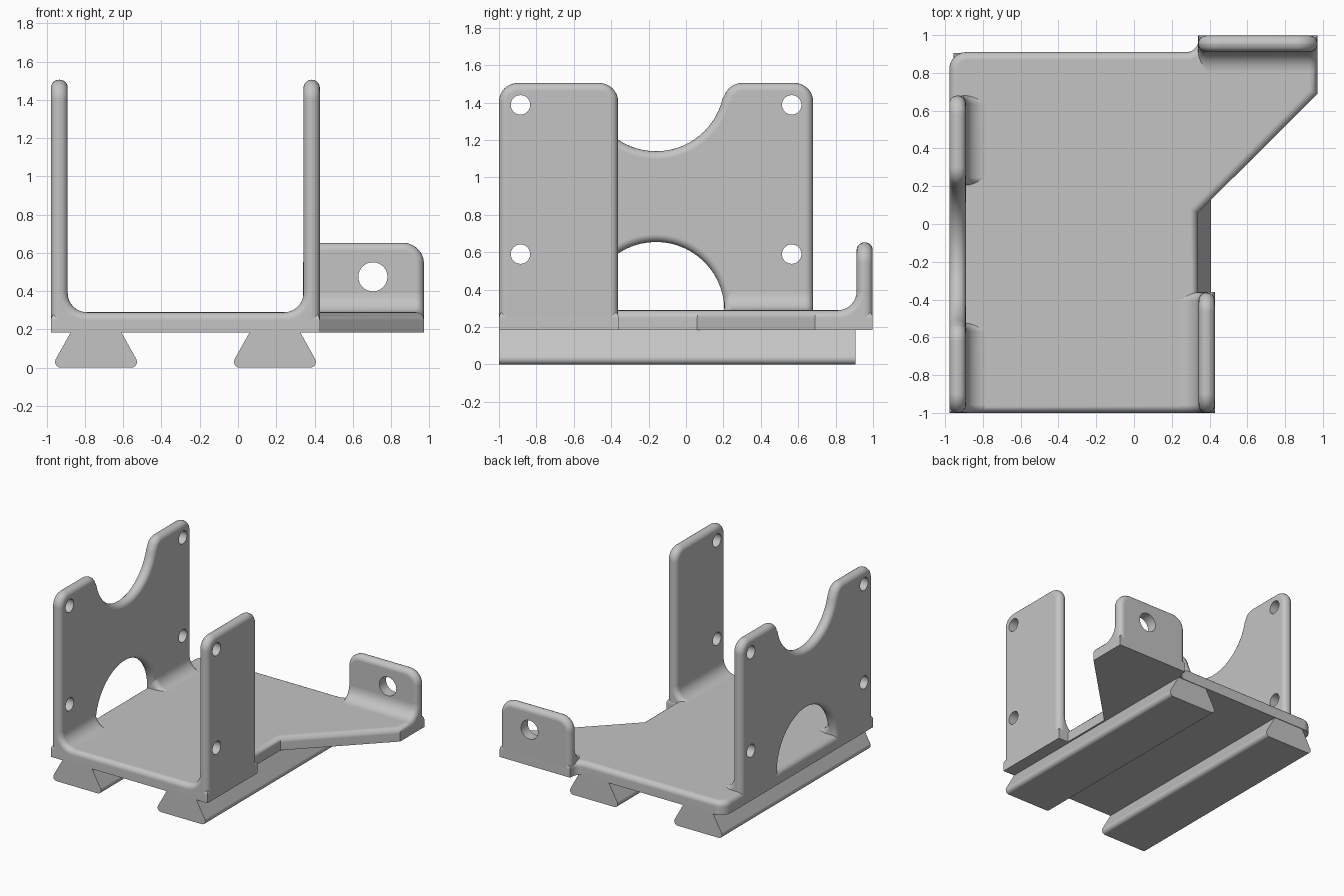
import bpy, bmesh
from math import radians, cos, sin
from mathutils import Vector

if "Cube" in bpy.data.objects:
    bpy.data.objects.remove(bpy.data.objects["Cube"])

grey = bpy.data.materials.new("light_grey")
grey.use_nodes = True
grey.diffuse_color = (0.55, 0.55, 0.55, 1)
grey.node_tree.nodes["Principled BSDF"].inputs["Base Color"].default_value = grey.diffuse_color

BASE, FLOOR, TOP = 0.184, 0.29, 1.505   # underside, plate surface, wall tops
ROUND = 0.042


def arc(u, v, r, start, end, steps=10):
    """Points along an arc, angles in degrees."""
    angles = [radians(start + (end - start) * i / steps) for i in range(steps + 1)]
    return [(u + r * cos(a), v + r * sin(a)) for a in angles]


def prism(name, points, axis, lo, hi, rounded=None):
    """Extrude an outline along an axis, rounding the edges picked by a rule."""
    place = {"x": lambda u, v, w: (w, u, v),
             "y": lambda u, v, w: (u, w, v),
             "z": lambda u, v, w: (u, v, w)}[axis]
    bm = bmesh.new()
    face = bm.faces.new([bm.verts.new(place(u, v, lo)) for u, v in points])
    extruded = bmesh.ops.extrude_face_region(bm, geom=[face], use_keep_orig=True)
    shift = Vector(place(0, 0, hi - lo))
    bmesh.ops.translate(bm, vec=shift,
                        verts=[g for g in extruded["geom"] if isinstance(g, bmesh.types.BMVert)])
    bmesh.ops.recalc_face_normals(bm, faces=bm.faces)
    if rounded:
        along = shift.normalized()
        picked = [e for e in bm.edges
                  if abs((e.verts[0].co - e.verts[1].co).dot(along)) < 1e-5
                  and rounded((e.verts[0].co + e.verts[1].co) / 2)]
        bmesh.ops.bevel(bm, geom=picked, offset=ROUND, offset_type="OFFSET", segments=5,
                        profile=0.5, affect="EDGES", clamp_overlap=False)
    mesh = bpy.data.meshes.new(name)
    bm.to_mesh(mesh)
    bm.free()
    mesh.materials.append(grey)
    obj = bpy.data.objects.new(name, mesh)
    bpy.context.collection.objects.link(obj)
    return obj


def activate(obj):
    bpy.ops.object.select_all(action="DESELECT")
    obj.select_set(True)
    bpy.context.view_layer.objects.active = obj


def drill(obj, centres, radius, axis):
    """Cut round through holes."""
    for u, v in centres:
        cutter = prism("hole_cutter", arc(u, v, radius, 0, 348.75, 31), axis, -2, 2)
        cutter.hide_render = True
        activate(obj)
        mod = obj.modifiers.new("hole", "BOOLEAN")
        mod.operation, mod.solver, mod.object = "DIFFERENCE", "EXACT", cutter
        bpy.ops.object.modifier_apply(modifier=mod.name)
        bpy.data.objects.remove(cutter)


def above_base(mid):
    return mid.z > BASE + 0.001


parts = []

# Base plate with the angled arm at the back left
outline = [(-0.978, -1), (0.428, -1), (0.428, -0.36), (0.34, -0.36), (0.34, 0.06),
           (0.972, 0.69), (0.972, 0.998), (0.34, 0.998)]
outline += arc(0.28, 0.97, 0.06, 0, -90, 5) + arc(-0.888, 0.82, 0.09, 90, 180, 6)
parts.append(prism("base_plate", outline, "z", BASE, FLOOR, lambda m: m.z > FLOOR - 0.001))

# Tall wall with an arched opening below and a round notch on top
mid_y = -0.16
profile = [(-1, BASE), (-0.525, BASE)]
profile += arc(mid_y, FLOOR, 0.365, 180, 0, 28)
profile += [(0.205, BASE), (0.68, BASE)]
profile += arc(0.58, TOP - 0.1, 0.1, 0, 90, 8)
profile += arc(0.3, TOP - 0.1, 0.1, 90, 165, 7)
profile += arc(mid_y, TOP, 0.365, -13, -167, 28)
profile += arc(-0.62, TOP - 0.1, 0.1, 15, 90, 7)
profile += arc(-0.9, TOP - 0.1, 0.1, 90, 180, 8)
notched_wall = prism("notched_wall", profile, "x", -0.978, -0.89, above_base)
drill(notched_wall, [(y, z) for y in (-0.885, 0.565) for z in (0.59, 1.388)], 0.052, "x")
parts.append(notched_wall)

# Narrow wall opposite
profile = [(-1, BASE), (-0.363, BASE)]
profile += arc(-0.463, TOP - 0.1, 0.1, 0, 90, 8) + arc(-0.9, TOP - 0.1, 0.1, 90, 180, 8)
narrow_wall = prism("narrow_wall", profile, "x", 0.342, 0.428, above_base)
drill(narrow_wall, [(-0.885, z) for z in (0.59, 1.388)], 0.052, "x")
parts.append(narrow_wall)

# Upright tab on the arm
profile = [(0.34, BASE), (0.972, BASE)]
profile += arc(0.862, 0.543, 0.11, 0, 90, 8) + arc(0.45, 0.543, 0.11, 90, 180, 8)
tab = prism("mounting_tab", profile, "y", 0.912, 0.998, above_base)
drill(tab, [(0.705, 0.475)], 0.076, "y")
parts.append(tab)


# Concave fillets where the uprights meet the plate
def fillet(name, axis, corner, side, lo, hi):
    sink, r = 0.045, 0.1
    shape = [(-sink, -sink), (r, -sink)] + arc(r, r, r, 270, 180, 8) + [(-sink, r)]
    points = [(corner + side * u, FLOOR + v) for u, v in shape]
    index = 0 if axis == "y" else 1

    def on_curve(m):
        reach = side * (m[index] - corner)
        return 0 < reach < r and 0 < m.z - FLOOR < r
    parts.append(prism(name, points, axis, lo, hi, on_curve))


fillet("notched_wall_front_fillet", "y", -0.89, 1, -1, -0.525)
fillet("notched_wall_back_fillet", "y", -0.89, 1, 0.205, 0.68)
fillet("narrow_wall_fillet", "y", 0.342, -1, -1, -0.363)
fillet("tab_fillet", "x", 0.912, -1, 0.34, 0.972)

# Dovetail rails underneath
half = [(0.13, BASE + 0.005), (0.21, 0.046)] + arc(0.184, 0.03, 0.03, 20, -90, 6)
rail = half + [(-u, v) for u, v in reversed(half)]
for name, x in (("right_rail", -0.742), ("left_rail", 0.193)):
    parts.append(prism(name, [(x + u, v) for u, v in rail], "y", -1, 0.905))

# Smooth shading with flat faces kept flat
for obj in parts:
    activate(obj)
    bpy.ops.object.shade_smooth_by_angle(angle=radians(32))
    obj.modifiers.new("even_normals", "WEIGHTED_NORMAL").keep_sharp = True
